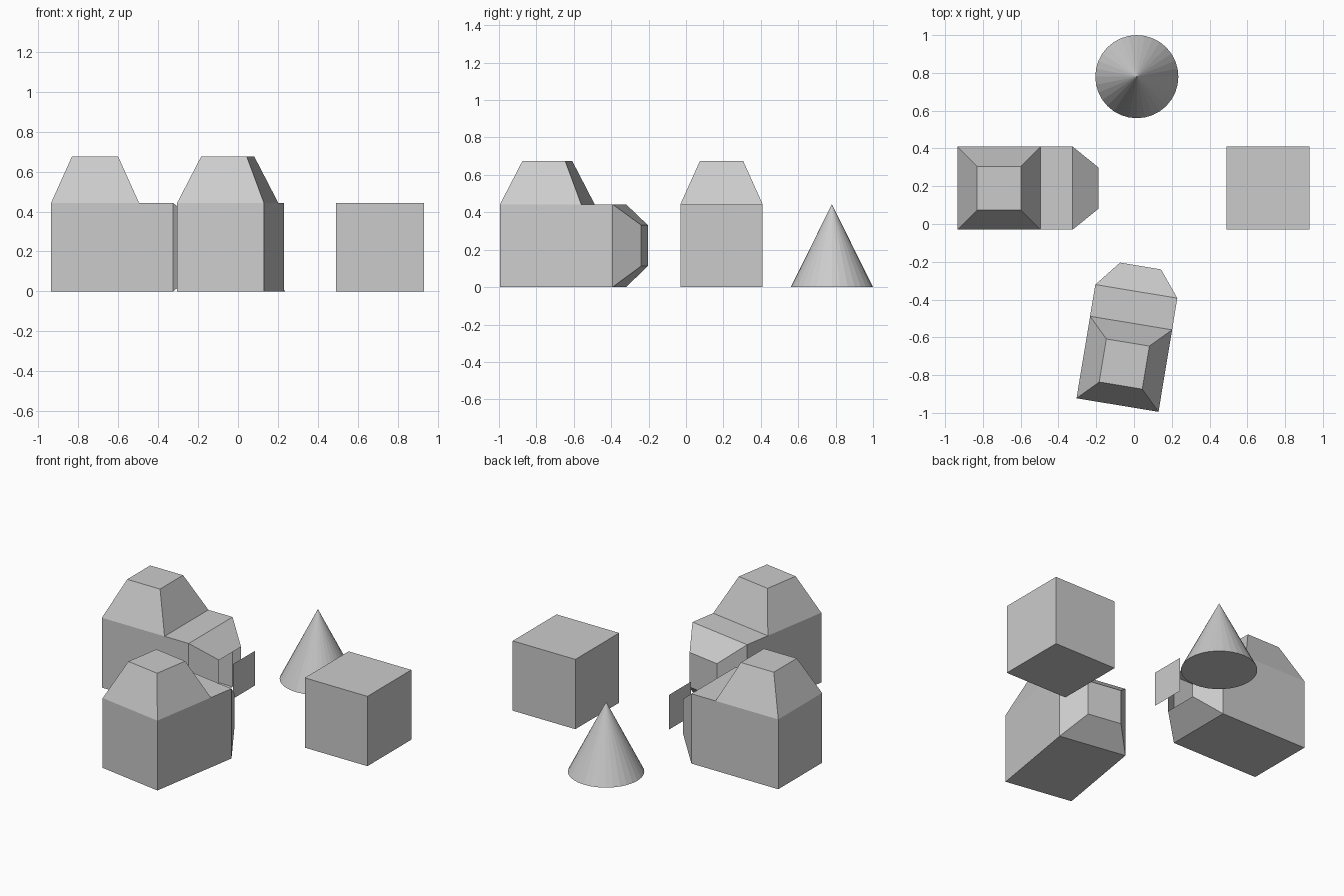
import bpy, bmesh, math

if "Cube" in bpy.data.objects:
    bpy.data.objects.remove(bpy.data.objects["Cube"])

S = 0.44   # common block width
H = 0.443  # block height


def finish(bm, name, loc, rot=0.0, recalc=True):
    if recalc:
        bmesh.ops.recalc_face_normals(bm, faces=bm.faces[:])
    me = bpy.data.meshes.new(name)
    bm.to_mesh(me)
    bm.free()
    ob = bpy.data.objects.new(name, me)
    ob.location = loc
    ob.rotation_euler.z = rot
    bpy.context.collection.objects.link(ob)
    return ob


def ring(bm, x, half_w, z0, z1):
    return [bm.verts.new((x, y, z)) for y, z in
            ((-half_w, z0), (half_w, z0), (half_w, z1), (-half_w, z1))]


def vehicle(name, loc, rot, closed_nose):
    """Block body along +x with a tapered nose and a tapered cabin."""
    bm = bmesh.new()
    h = S / 2
    # body and nose cross-sections, back to front
    rings = [ring(bm, x, w, a, b) for x, w, a, b in (
        (-0.305, h, 0, H), (0.135, h, 0, H),
        (0.305, h, 0, H), (0.441, h / 2, 0.112, 0.332))]
    bm.faces.new(rings[0])
    if closed_nose:
        bm.faces.new(rings[-1])
    cabin_base = None
    for r, (a, b) in enumerate(zip(rings, rings[1:])):
        for i in range(4):
            j = (i + 1) % 4
            f = bm.faces.new((a[i], a[j], b[j], b[i]))
            if r == 0 and i == 2:
                cabin_base = f
    # cabin: raise the rear top face and taper it
    c = cabin_base.calc_center_median()
    top = bmesh.ops.extrude_discrete_faces(bm, faces=[cabin_base])["faces"][0]
    for v in top.verts:
        v.co.x = c.x + (v.co.x - c.x) * 0.525
        v.co.y *= 0.525
        v.co.z = 0.675
    return finish(bm, name, loc, rot)


# left vehicle, nose open at the tip
vehicle("open_nose_vehicle", (-0.63, 0.19, 0), 0, False)

# loose square panel in front of the open nose
bm = bmesh.new()
bm.faces.new(ring(bm, 0, S / 4, 0.112, 0.332))
finish(bm, "nose_panel", (-0.092, 0.19, 0), recalc=False)

# front vehicle, turned towards the back
vehicle("closed_nose_vehicle", (-0.0375, -0.6575, 0), math.radians(80.6), True)

# plain block
bm = bmesh.new()
bmesh.ops.create_cube(bm, size=1)
bmesh.ops.scale(bm, vec=(S, S, H), verts=bm.verts[:])
finish(bm, "block", (0.71, 0.19, H / 2))

# cone
bm = bmesh.new()
bmesh.ops.create_cone(bm, cap_ends=True, segments=32, radius1=S / 2,
                      radius2=0, depth=H)
bmesh.ops.remove_doubles(bm, verts=bm.verts[:], dist=1e-5)
finish(bm, "cone", (0.015, 0.78, H / 2))
